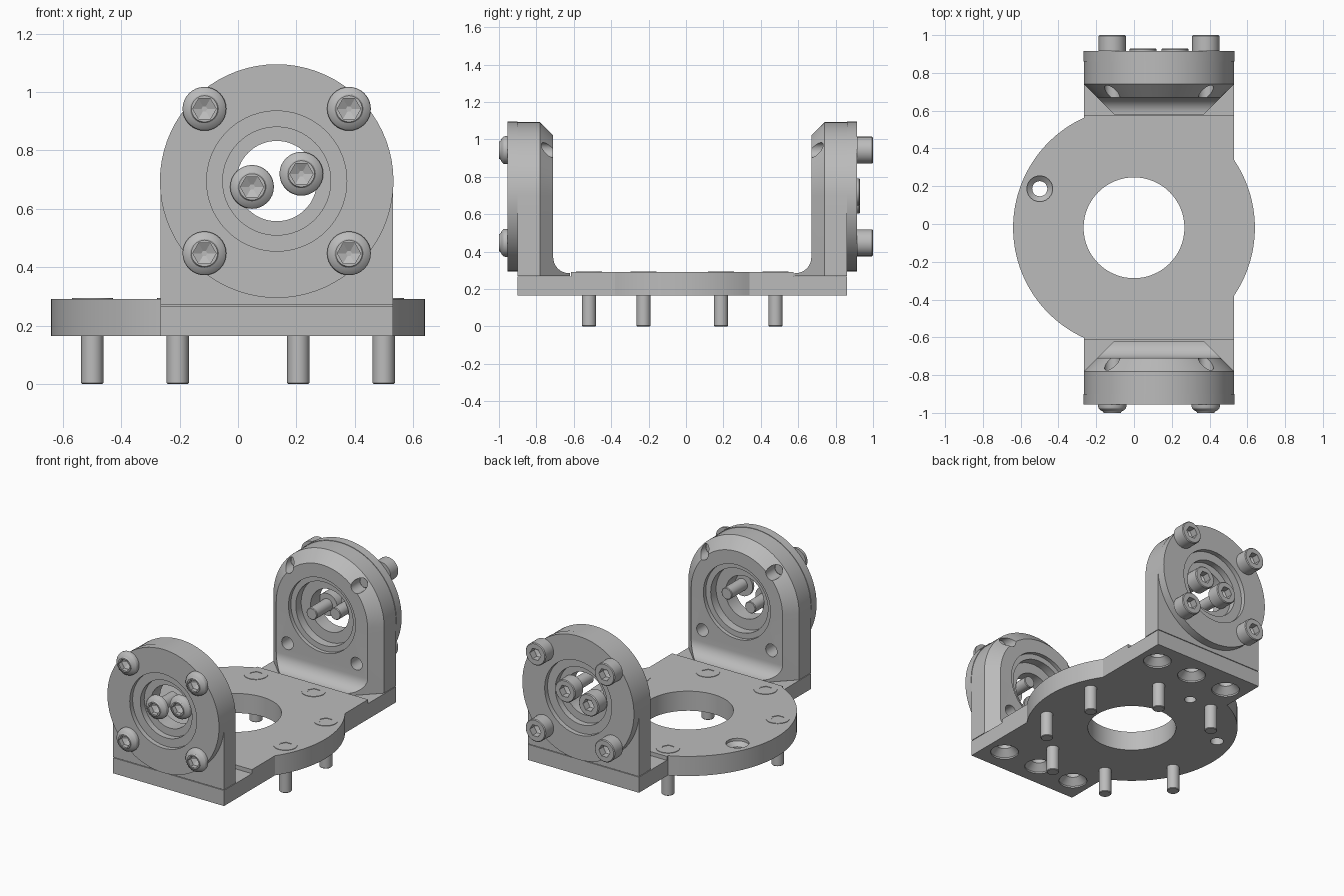
import bpy, bmesh
from math import sin, cos, pi, asin, acos
from mathutils import Vector

cube = bpy.data.objects.get("Cube")
if cube:
    bpy.data.objects.remove(cube)

grey = bpy.data.materials.new("machined_grey")
grey.use_nodes = True
grey.diffuse_color = (0.5, 0.5, 0.5, 1)
grey.node_tree.nodes["Principled BSDF"].inputs["Base Color"].default_value = (0.5, 0.5, 0.5, 1)

CY = -0.02               # middle of the bracket in y
CX, CZ = 0.1325, 0.695   # bore axis in x and z
RAD = 0.64               # round part of the plate


def add(name, mesh):
    ob = bpy.data.objects.new(name, mesh)
    bpy.context.collection.objects.link(ob)
    return ob


def loft(name, sections, ring=False):
    """Skin matching outlines, either capped at the ends or closed as a ring."""
    bm = bmesh.new()
    rows = [[bm.verts.new(p) for p in s] for s in sections]
    n = len(rows[0])
    pairs = list(zip(rows, rows[1:]))
    if ring:
        pairs.append((rows[-1], rows[0]))
    else:
        bm.faces.new(rows[0])
        bm.faces.new(rows[-1])
    for a, b in pairs:
        for i in range(n):
            j = (i + 1) % n
            bm.faces.new((a[i], a[j], b[j], b[i]))
    bmesh.ops.recalc_face_normals(bm, faces=bm.faces)
    mesh = bpy.data.meshes.new(name)
    bm.to_mesh(mesh)
    bm.free()
    mesh.materials.append(grey)
    return add(name, mesh)


def lathe(name, profile, centre=(0, 0, 0), axis=(0, 0, 1), n=48, ring=False):
    """Turn (radius, distance along axis) points around an axis."""
    q = Vector(axis).to_track_quat('Z', 'Y')
    c = Vector(centre)
    return loft(name, [[c + q @ Vector((r * cos(2 * pi * i / n), r * sin(2 * pi * i / n), t))
                        for i in range(n)] for r, t in profile], ring)


def boolean(ob, tools, op='DIFFERENCE'):
    for t in tools:
        t.hide_render = True
        m = ob.modifiers.new("cut", 'BOOLEAN')
        m.object, m.operation, m.solver = t, op, 'EXACT'
    bpy.context.view_layer.update()
    dg = bpy.context.evaluated_depsgraph_get()
    mesh = bpy.data.meshes.new_from_object(ob.evaluated_get(dg))
    ob.modifiers.clear()
    ob.data = mesh
    for t in tools:
        bpy.data.objects.remove(t)


def screw(name, profile, top, depth):
    """Screw along z with a hex socket; the seat is at z = 0."""
    ob = lathe(name, profile, n=32)
    boolean(ob, [lathe("socket", [(0.01, top - depth - 0.015), (0.04, top - depth), (0.04, top + 0.1)], n=6)])
    mesh = ob.data
    bpy.data.objects.remove(ob)
    return mesh


def place(name, mesh, loc, axis):
    ob = add(name, mesh)
    ob.location = loc
    ob.rotation_euler = Vector(axis).to_track_quat('Z', 'Y').to_euler()


# Screw types
dome = [(0.075 * cos(a), 0.012 + 0.033 * sin(a)) for a in (0, 0.3, 0.6, 0.85)]
shank = [(0.034, -0.16), (0.038, -0.156), (0.038, 0)]
button = screw("button_screw", shank + [(0.075, 0)] + dome + [(0.045, 0.045)], 0.045, 0.03)
cap = screw("cap_screw", shank + [(0.072, 0), (0.072, 0.08), (0.067, 0.085)], 0.085, 0.045)
flat = screw("flat_screw", [(0.034, -0.295), (0.038, -0.291), (0.038, -0.045), (0.07, -0.012), (0.07, 0)], 0, 0.025)

# Base plate: a disc merged with an offset bar
x0, x1 = CX - 0.3975, CX + 0.3975
end = 0.88
a_right, a_left = acos(x1 / RAD), acos(x0 / RAD)
outline = [(x1, -end)]
outline += [(RAD * cos(a), RAD * sin(a)) for a in [a_right * (i / 12 - 1) for i in range(25)]]
outline += [(x1, end), (x0, end)]
sweep = 2 * (pi - a_left)
outline += [(RAD * cos(a), RAD * sin(a)) for a in [a_left + sweep * i / 48 for i in range(49)]]
outline += [(x0, -end)]
plate = loft("base_plate", [[(x, y + CY, z) for x, y in outline] for z in (0.165, 0.292)])

cutters = [lathe("centre_cut", [(0.267, 0), (0.267, 0.5)], (0, CY, 0), n=64)]
for s in (-1, 1):
    ys = [CY + s * 0.595, CY + s * 1.2]
    cutters.append(loft("seat_cut", [[(-1, ys[0], z), (1, ys[0], z), (1, ys[1], z), (-1, ys[1], z)]
                                     for z in (0.266, 0.5)]))
    for dx in (-0.27, 0, 0.27):
        cutters.append(lathe("sink_cut", [(0.085, 0.1), (0.085, 0.175), (0.045, 0.215), (0.045, 0.255)],
                             (CX + dx, CY + s * 0.72, 0), n=32))
cutters.append(lathe("pin_cut", [(0.035, 0.1), (0.035, 0.23)], (-0.05, 0.47, 0), n=24))

# Ring of plate screws, with one hole left empty
for i in range(8):
    a = pi / 8 + i * pi / 4
    x, y = 0.54 * cos(a), CY + 0.54 * sin(a)
    if i == 3:
        cutters.append(lathe("empty_cut", [(0.04, 0.1), (0.04, 0.25), (0.068, 0.275), (0.068, 0.35)], (x, y, 0), n=32))
    else:
        place("plate_screw", flat, (x, y, 0.295), (0, 0, 1))
boolean(plate, cutters)


def arch(d, inset, s):
    """Round-topped outline across the bore axis at distance d from the middle."""
    r, y = 0.3975 - inset, CY + s * d
    top = [(CX + r * cos(pi * i / 40), y, CZ + r * sin(pi * i / 40)) for i in range(41)]
    return [(CX + r, y, 0.27)] + top + [(CX - r, y, 0.27)]


# The two bearing ends
for s, side, head in ((-1, "front", button), (1, "back", cap)):
    out = (0, s, 0)
    mid = (CX, CY, CZ)

    # Upright: chamfered arch trimmed by an L profile with a filleted foot
    upright = loft(side + "_upright", [arch(0.88, 0, s), arch(0.76, 0, s), arch(0.58, 0.18, s)])
    prof = [(0.95, 0.2), (0.60, 0.2), (0.60, 0.285)]
    prof += [(0.605 + 0.085 * sin(a), 0.37 - 0.085 * cos(a)) for a in [i * pi / 20 for i in range(11)]]
    prof += [(0.69, 1.3), (0.95, 1.3)]
    boolean(upright, [loft("trim", [[(x, CY + s * d, z) for d, z in prof] for x in (-1, 1)])], 'INTERSECT')
    holes = [lathe("bore", [(0.24, 0.5), (0.24, 1)], mid, out, 64)]

    # Flange screws and their through holes
    for dx in (-0.2475, 0.2475):
        for dz in (-0.2475, 0.2475):
            x, z = CX + dx, CZ + dz
            holes.append(lathe("bolt_cut", [(0.041, 0.5), (0.041, 1)], (x, CY, z), out, 24))
            place(side + "_flange_screw", head, (x, CY + s * 0.935, z), out)
    boolean(upright, holes)

    # Flange ring and stepped bearing
    lathe(side + "_flange", [(0.24, 0.881), (0.4, 0.881), (0.4, 0.935), (0.24, 0.935)], mid, out, 72, True)
    lathe(side + "_bearing", [(0.243, 0.905), (0.185, 0.905), (0.185, 0.865), (0.1375, 0.865),
                              (0.1375, 0.77), (0.205, 0.77), (0.205, 0.715), (0.243, 0.715)], mid, out, 64, True)

    # Pair of screws in the bore
    for x, z in ((0.048, 0.675), (0.217, 0.72)):
        place(side + "_bore_screw", head, (x, CY + s * 0.865, z), out)

# Smooth shading with crisp edges
bpy.ops.object.select_all(action='DESELECT')
for ob in bpy.context.collection.objects:
    if ob.type == 'MESH':
        ob.select_set(True)
        bpy.context.view_layer.objects.active = ob
bpy.ops.object.shade_smooth_by_angle(angle=0.5)
